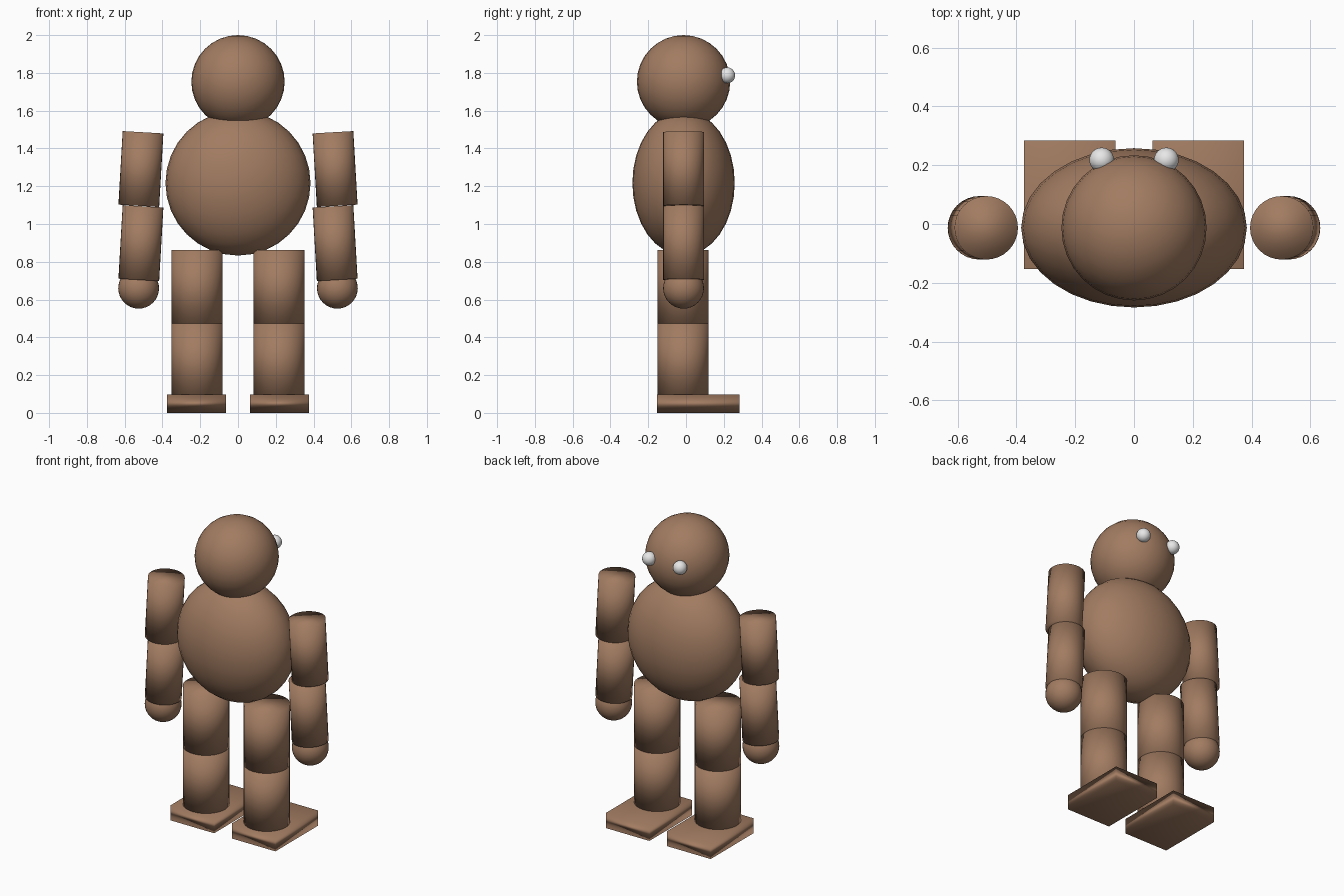
import bpy
import math

if "Cube" in bpy.data.objects:
    bpy.data.objects.remove(bpy.data.objects["Cube"])


def material(name, rgb):
    m = bpy.data.materials.new(name)
    m.diffuse_color = (*rgb, 1.0)
    m.use_nodes = True
    m.node_tree.nodes["Principled BSDF"].inputs["Base Color"].default_value = m.diffuse_color
    return m


BROWN = material("brown fur", (0.36, 0.20, 0.12))
WHITE = material("eye white", (0.85, 0.85, 0.85))
Y = -0.013  # shared depth centre of head, body and arms


def finish(name, mat):
    obj = bpy.context.object
    obj.name = name
    obj.data.materials.append(mat)
    bpy.ops.object.shade_smooth()
    return obj


def ball(name, loc, radii, mat=BROWN):
    bpy.ops.mesh.primitive_uv_sphere_add(segments=32, ring_count=16, radius=1, location=loc)
    bpy.context.object.scale = radii
    return finish(name, mat)


def tube(name, loc, radius, length, tilt=0.0):
    bpy.ops.mesh.primitive_cylinder_add(vertices=32, radius=radius, depth=length,
                                        location=loc, rotation=(0, tilt, 0))
    return finish(name, BROWN)


def box(name, loc, size):
    bpy.ops.mesh.primitive_cube_add(size=1, location=loc)
    bpy.context.object.scale = size
    return finish(name, BROWN)


# Head and body
ball("head", (0, Y, 1.753), (0.247, 0.247, 0.247))
ball("body", (0, Y, 1.217), (0.384, 0.271, 0.384))

for side, s in (("left", -1), ("right", 1)):
    # Eyes
    ball(side + "_eye", (s * 0.11, 0.218, 1.787), (0.042, 0.042, 0.042), WHITE)
    # Arms, slightly splayed outward towards the hands
    tilt = -s * math.radians(3.3)
    tube(side + "_upper_arm", (s * 0.514, Y, 1.291), 0.108, 0.39, tilt)
    tube(side + "_forearm", (s * 0.514, Y, 0.899), 0.108, 0.39, tilt)
    ball(side + "_hand", (s * 0.526, Y, 0.66), (0.108, 0.108, 0.108))
    # Legs and feet
    tube(side + "_thigh", (s * 0.217, -0.016, 0.667), 0.136, 0.39)
    tube(side + "_shin", (s * 0.217, -0.016, 0.277), 0.136, 0.39)
    box(side + "_foot", (s * 0.219, 0.065, 0.0485), (0.312, 0.437, 0.097))
